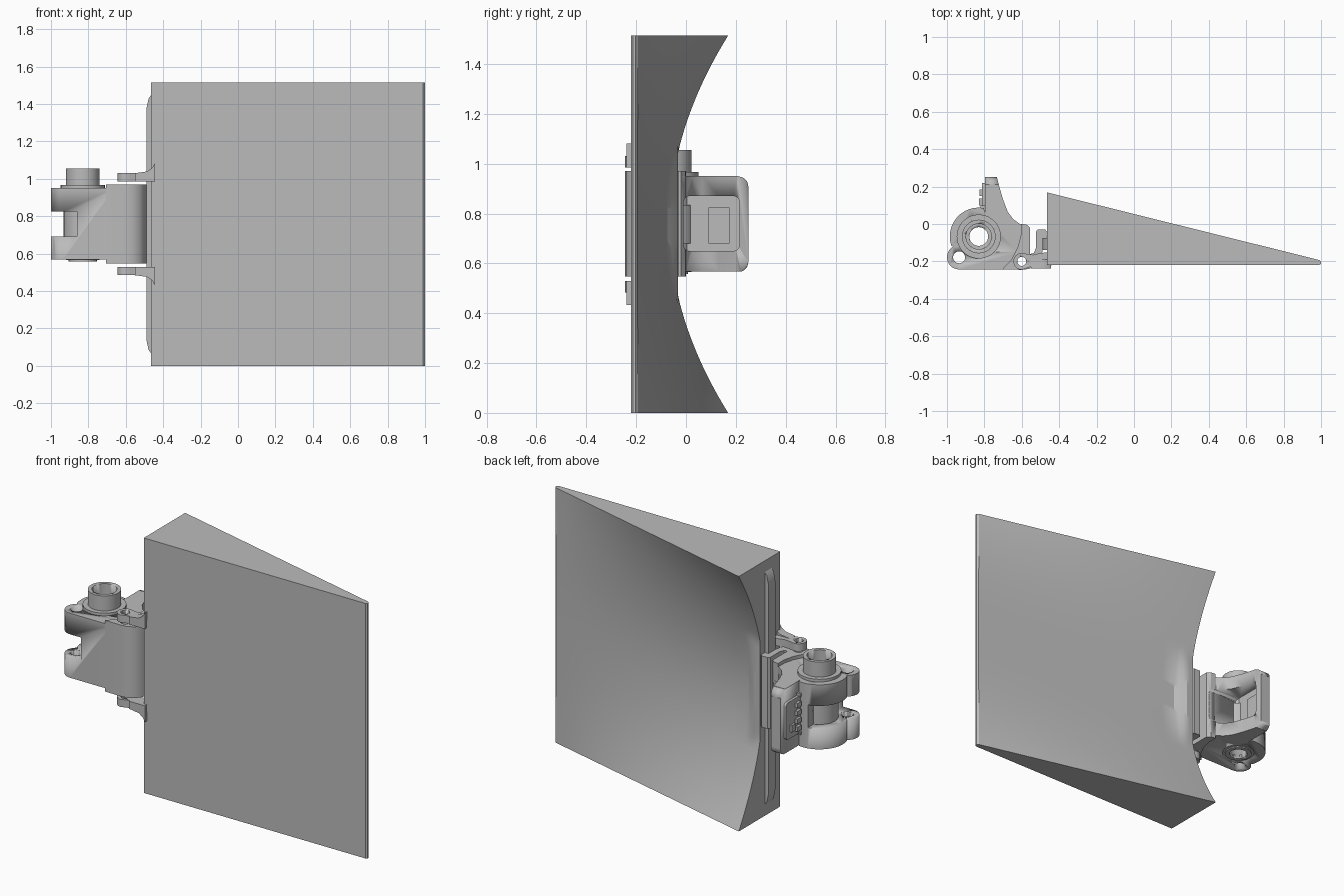
import bpy, bmesh, math
from mathutils import Vector

if "Cube" in bpy.data.objects:
    bpy.data.objects.remove(bpy.data.objects["Cube"])

grey = bpy.data.materials.new("mid_grey")
grey.use_nodes = True
grey.diffuse_color = (0.5, 0.5, 0.5, 1)
grey.node_tree.nodes["Principled BSDF"].inputs["Base Color"].default_value = (0.5, 0.5, 0.5, 1)

MID = 0.757                       # height of the mirror plane
HEIGHT = MID * 2
BARREL = (-0.83, -0.067)          # axis of the clamp barrel
EAR = (-0.935, -0.178)
PIN = (-0.60, -0.20)


def finish(name, bm, smooth=True):
    bmesh.ops.recalc_face_normals(bm, faces=bm.faces)
    mesh = bpy.data.meshes.new(name)
    bm.to_mesh(mesh)
    bm.free()
    obj = bpy.data.objects.new(name, mesh)
    bpy.context.collection.objects.link(obj)
    mesh.materials.append(grey)
    if smooth:
        bpy.ops.object.select_all(action='DESELECT')
        obj.select_set(True)
        bpy.context.view_layer.objects.active = obj
        bpy.ops.object.shade_smooth_by_angle(angle=math.radians(30))
    return obj


def arc(centre, r, start, end, n=12):
    steps = [math.radians(start + (end - start) * i / n) for i in range(n + 1)]
    return [(centre[0] + r * math.cos(a), centre[1] + r * math.sin(a)) for a in steps]


def extrude(name, outline, low, high, axis='z'):
    """Prism of an outline along z (xy points), y (xz points) or x (yz points)."""
    place = {'z': lambda a, b, d: (a, b, d),
             'y': lambda a, b, d: (a, d, b),
             'x': lambda a, b, d: (d, a, b)}[axis]
    bm = bmesh.new()
    face = bm.faces.new([bm.verts.new(place(a, b, low)) for a, b in outline])
    new = bmesh.ops.extrude_face_region(bm, geom=[face])["geom"]
    shift = Vector(place(0, 0, high - low))
    bmesh.ops.translate(bm, vec=shift, verts=[v for v in new if isinstance(v, bmesh.types.BMVert)])
    return finish(name, bm)


def rod(name, centre, r, low, high):
    return extrude(name, arc(centre, r, 0, 348.75, 31), low, high)


def rounded(a0, a1, b0, b1, r):
    return (arc((a1 - r, b1 - r), r, 0, 90, 5) + arc((a0 + r, b1 - r), r, 90, 180, 5)
            + arc((a0 + r, b0 + r), r, 180, 270, 5) + arc((a1 - r, b0 + r), r, 270, 360, 5))


def box(name, x, y, z):
    return extrude(name, [(x[0], y[0]), (x[1], y[0]), (x[1], y[1]), (x[0], y[1])], *z)


def cut(target, *cutters):
    for c in cutters:
        c.hide_render = True
        c.hide_set(True)
        c.display_type = 'WIRE'
        mod = target.modifiers.new("cut", 'BOOLEAN')
        mod.operation = 'DIFFERENCE'
        mod.solver = 'EXACT'
        mod.object = c


# Wedge panel: flat front, hollowed back that straightens toward the thin edge
def back_y(x, z):
    t = (x + 0.465) / 1.465
    dz = abs(z - MID)
    thick = -0.066 + 0.41 * dz * dz
    y = thick * (1 - t) - 0.195 * t
    fade = min(1, max(0, (-0.36 - x) / 0.06))
    if dz < 0.3:
        y = max(y, y + (-0.032 - y) * fade)          # raised pad behind the latch
    return y


bm = bmesh.new()
xs = [-0.465, -0.44, -0.42, -0.40, -0.38, -0.36] + [-0.36 + 1.35 * i / 16 for i in range(1, 17)] + [1.0]
zs = [HEIGHT * i / 48 for i in range(49)]
front, back = [], []
for x in xs:
    tip = 0.008 if x == 1.0 else 0
    front.append([bm.verts.new((x, -0.22 + tip, z)) for z in zs])
    back.append([bm.verts.new((x, back_y(x, z) - tip, z)) for z in zs])
for i in range(len(xs) - 1):
    for j in range(len(zs) - 1):
        for g in (front, back):
            bm.faces.new((g[i][j], g[i + 1][j], g[i + 1][j + 1], g[i][j + 1]))
    for j in (0, -1):
        bm.faces.new((front[i][j], front[i + 1][j], back[i + 1][j], back[i][j]))
for i in (0, -1):
    for j in range(len(zs) - 1):
        bm.faces.new((front[i][j], front[i][j + 1], back[i][j + 1], back[i][j]))
finish("wedge_panel", bm)

# Long raised rib on the thick end of the panel
rib = [(-0.46, 0.06), (-0.46, HEIGHT - 0.06), (-0.478, HEIGHT - 0.085), (-0.488, HEIGHT - 0.13),
       (-0.49, HEIGHT - 0.18), (-0.49, 0.18), (-0.488, 0.13), (-0.478, 0.085)]
extrude("end_rib", rib, -0.14, -0.075, 'y')

# Hinge lugs with flared roots, mirrored about the middle
lug_outline = (arc(PIN, 0.045, 70, 270) + [(-0.57, -0.235), (-0.53, -0.222), (-0.44, -0.222),
               (-0.44, -0.15), (-0.5, -0.155), (-0.54, -0.165)])
flare = [(-0.55, 0.228), (-0.445, 0.228), (-0.445, 0.325), (-0.46, 0.30), (-0.485, 0.282), (-0.55, 0.273)]
for side, word in ((1, "upper"), (-1, "lower")):
    ends = sorted((MID + side * 0.228, MID + side * 0.273))
    lug = extrude(word + "_hinge_lug", lug_outline, *ends)
    cut(lug, rod(word + "_lug_hole", PIN, 0.024, 0.4, 1.1))
    extrude(word + "_lug_flare", [(x, MID + side * z) for x, z in flare], -0.238, -0.19, 'y')

# Clamp body with ear, barrel seat and rear bracket
body_outline = (arc(EAR, 0.065, 120, 270)
                + [(-0.66, -0.243), (-0.62, -0.15), (-0.575, -0.10), (-0.555, -0.02), (-0.575, -0.003),
                   (-0.61, 0.0), (-0.645, 0.025), (-0.675, 0.065), (-0.70, 0.13), (-0.72, 0.20),
                   (-0.733, 0.25), (-0.797, 0.25), (-0.797, 0.06)]
                + arc(BARREL, 0.155, 80, 198))
body = extrude("clamp_body", body_outline, 0.567, 0.95)
slot = box("ear_slot", (-1.1, -0.86), (-0.4, 0.09), (0.69, 0.825))
bore = rod("barrel_bore", BARREL, 0.08, 0.4, 1.2)
ear_hole = rod("ear_hole", EAR, 0.032, 0.4, 1.2)
window = extrude("bracket_window", rounded(-0.01, 0.215, 0.65, 0.87, 0.025), -0.775, -0.5, 'x')
corner = 0.04
trims = []
for side in (1, -1):
    # rounded outer corners of the bracket
    z = MID + side * 0.1915
    c = (0.25 - corner, z - side * corner)
    pts = arc(c, corner, 0, side * 90, 6)
    trims.append(extrude("corner_trim", pts + [(0.21, z + side * 0.05), (0.30, z + side * 0.05),
                                              (0.30, c[1])], -0.9, -0.6, 'x'))
cut(body, slot, bore, ear_hole, window, *trims)

# Barrel with flange and collar
tube = rod("barrel_tube", BARREL, 0.09, 0.565, 1.055)
flange = rod("barrel_flange", BARREL, 0.118, 0.94, 0.966)
core = rod("barrel_core", BARREL, 0.102, 0.68, 0.835)
foot = rod("barrel_foot", BARREL, 0.075, 0.558, 0.58)
through = rod("through_hole", BARREL, 0.05, 0.4, 1.2)
counterbore = rod("counterbore", BARREL, 0.068, 0.99, 1.2)
cut(tube, through, counterbore)
for part in (flange, core, foot):
    cut(part, through)

# Hinge knuckle running into the springy latch hook
knuckle_outline = [(-0.705, -0.243), (-0.60, -0.245), (-0.56, -0.24), (-0.525, -0.222), (-0.50, -0.19),
                   (-0.49, -0.15), (-0.487, -0.10), (-0.466, -0.07), (-0.466, -0.04), (-0.475, -0.03),
                   (-0.515, -0.03), (-0.525, -0.042), (-0.525, -0.13), (-0.535, -0.155), (-0.555, -0.16),
                   (-0.555, -0.02), (-0.575, -0.003), (-0.605, 0.0), (-0.605, -0.06), (-0.62, -0.12),
                   (-0.655, -0.19)]
knuckle = extrude("hinge_knuckle", knuckle_outline, 0.547, 0.97)
cut(knuckle, window, rod("pin_hole", PIN, 0.024, 0.4, 1.2))

# Toothed contact plate on the outer face of the bracket
extrude("contact_plate", rounded(0.05, 0.22, 0.65, 0.87, 0.02), -0.812, -0.79, 'x')
box("plate_panel", (-0.78, -0.768), (0.09, 0.175), (0.68, 0.825))
for i in range(4):
    z = 0.675 + i * 0.047
    box("contact_stud", (-0.828, -0.80), (0.10, 0.135), (z, z + 0.028))
    box("edge_tooth", (-0.812, -0.775), (0.035, 0.055), (z, z + 0.028))
box("catch_block", (-0.825, -0.80), (0.15, 0.185), (0.69, 0.73))
for z in (0.64, 0.865):
    box("plate_clip", (-0.82, -0.78), (0.06, 0.10), (z, z + 0.02))
